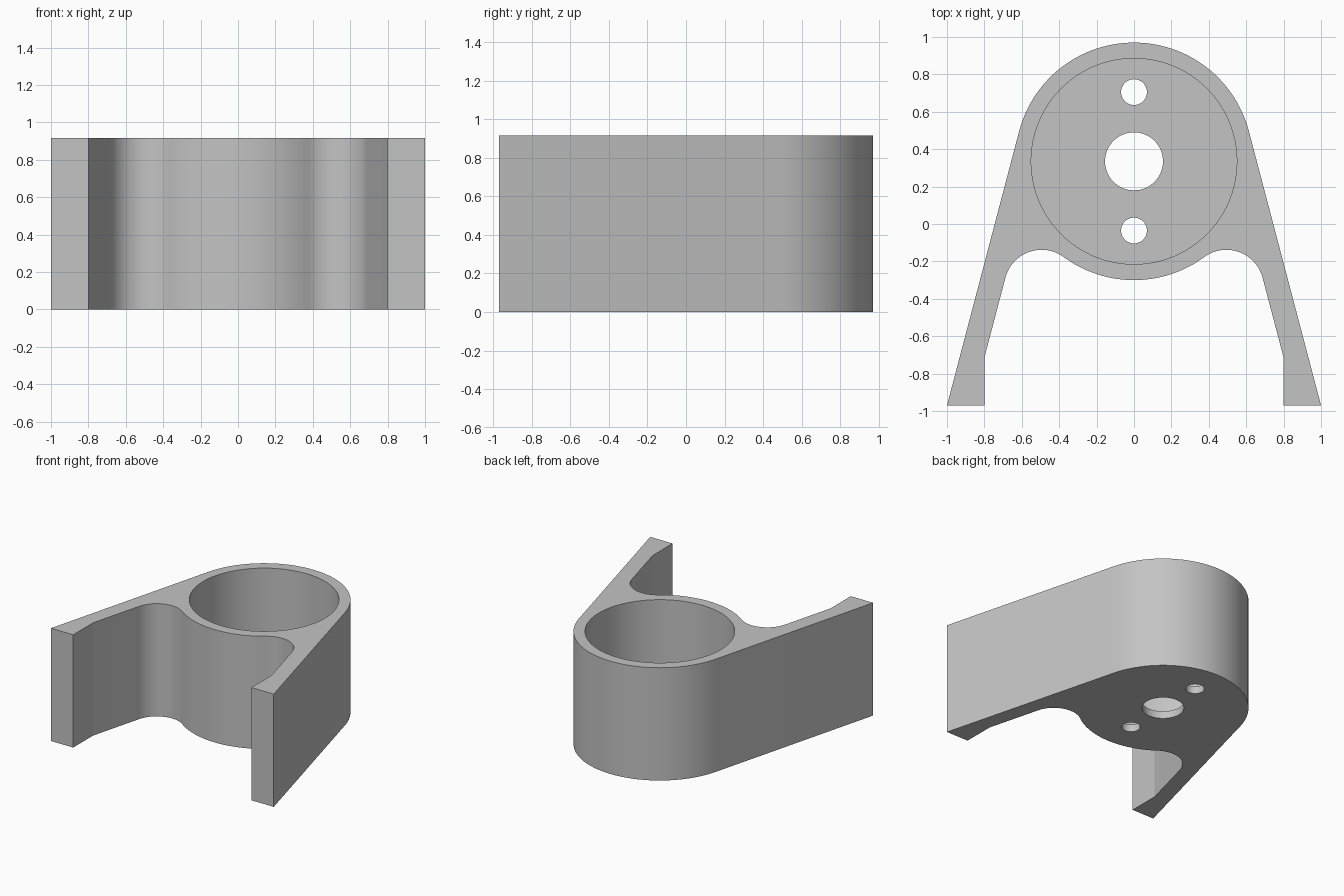
import bpy, bmesh, math
from math import sin, cos, atan2, acos, hypot

if "Cube" in bpy.data.objects:
    bpy.data.objects.remove(bpy.data.objects["Cube"], do_unlink=True)

HEIGHT, FLOOR = 0.915, 0.06
HUB_Y, HUB_R, POCKET_R = 0.335, 0.635, 0.55
FOOT_Y = -0.97

grey = bpy.data.materials.new("light grey")
grey.use_nodes = True
colour = (0.55, 0.55, 0.55, 1)
grey.diffuse_color = colour
grey.node_tree.nodes["Principled BSDF"].inputs["Base Color"].default_value = colour


def arc(cx, cy, r, start, end, steps):
    return [(cx + r * cos(start + (end - start) * i / steps),
             cy + r * sin(start + (end - start) * i / steps)) for i in range(steps + 1)]


def prism(name, outline, z0, z1):
    """Extrude a flat outline from z0 to z1."""
    bm = bmesh.new()
    base = bm.faces.new([bm.verts.new((x, y, z0)) for x, y in outline])
    top = bmesh.ops.extrude_face_region(bm, geom=[base])["geom"]
    verts = [v for v in top if isinstance(v, bmesh.types.BMVert)]
    bmesh.ops.translate(bm, verts=verts, vec=(0, 0, z1 - z0))
    bmesh.ops.recalc_face_normals(bm, faces=bm.faces)
    mesh = bpy.data.meshes.new(name)
    bm.to_mesh(mesh)
    bm.free()
    mesh.materials.append(grey)
    obj = bpy.data.objects.new(name, mesh)
    bpy.context.collection.objects.link(obj)
    return obj


# Half outline: hub back, straight outer leg, foot, inner leg, fillet, hub front
tangent = atan2(FOOT_Y - HUB_Y, 1) + acos(HUB_R / hypot(1, FOOT_Y - HUB_Y))
fx, fy, fr = 0.494, -0.338, 0.2
hub_side = atan2(fy - HUB_Y, fx)
half = arc(0, HUB_Y, HUB_R, math.pi / 2, tangent, 28)
half += [(1, FOOT_Y), (0.8, FOOT_Y), (0.8, -0.715)]
half += arc(fx, fy, fr, tangent, hub_side + math.pi, 24)
half += arc(0, HUB_Y, HUB_R, hub_side, -math.pi / 2, 16)[1:]
outline = half + [(-x, y) for x, y in half[-2:0:-1]]
body = prism("bracket_body", outline, 0, HEIGHT)

# Round pocket, shaft hole and two screw holes
cuts = [("pocket", HUB_Y, POCKET_R, FLOOR, 96),
        ("shaft_hole", HUB_Y, 0.155, -0.1, 64),
        ("back_screw_hole", HUB_Y + 0.37, 0.069, -0.1, 48),
        ("front_screw_hole", HUB_Y - 0.37, 0.069, -0.1, 48)]
bpy.context.view_layer.objects.active = body
body.select_set(True)
for name, y, r, z0, sides in cuts:
    ring = arc(0, y, r, 0, math.tau, sides)[:-1]
    cutter = prism(name + "_cutter", ring, z0, HEIGHT + 0.1)
    cutter.hide_render = True
    mod = body.modifiers.new(name, "BOOLEAN")
    mod.operation = "DIFFERENCE"
    mod.solver = "EXACT"
    mod.object = cutter
    bpy.ops.object.modifier_apply(modifier=name)
    bpy.data.objects.remove(cutter, do_unlink=True)

bpy.ops.object.shade_smooth_by_angle(angle=math.radians(12))
